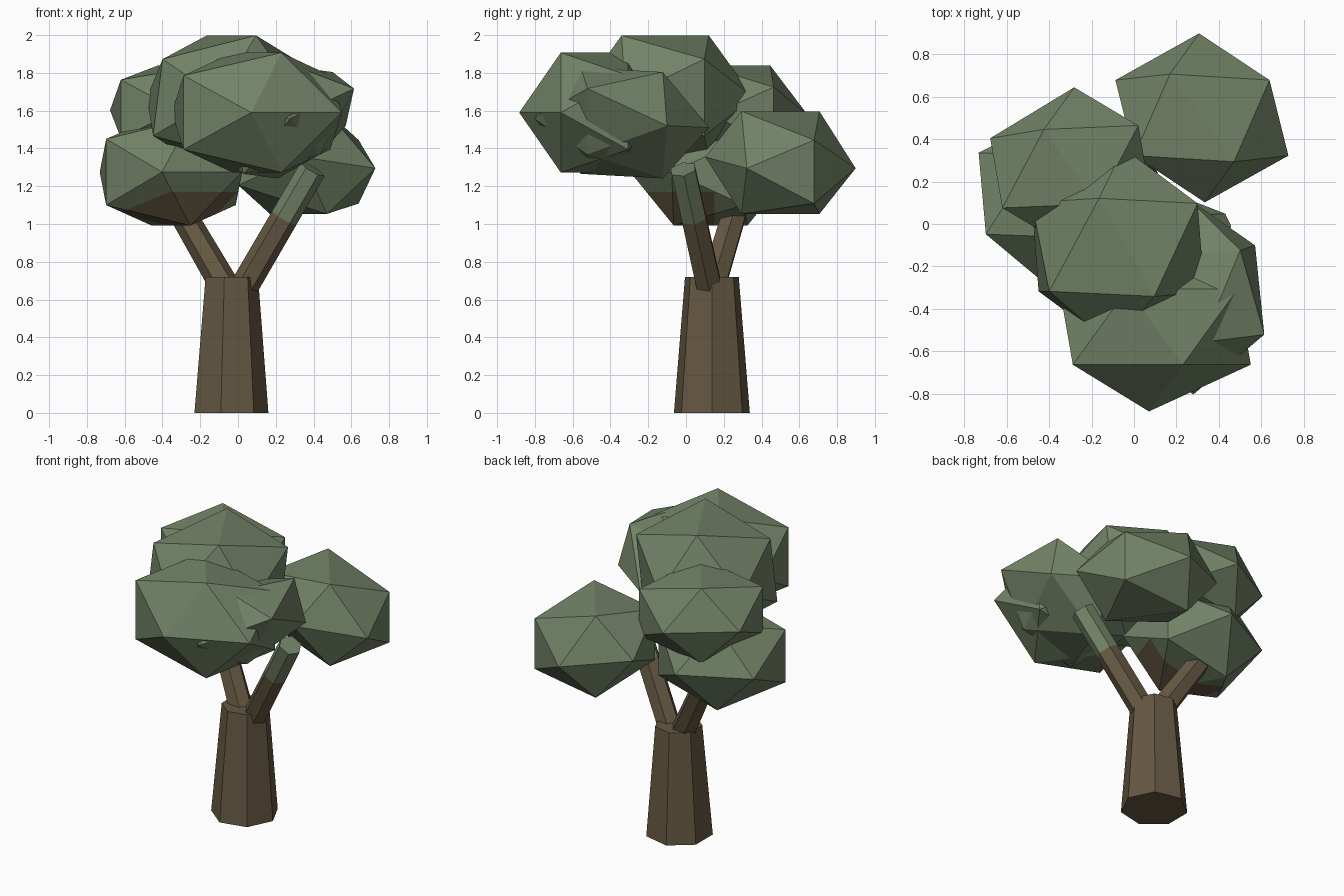
import bpy, bmesh, math
from mathutils import Vector

PHI = (1 + math.sqrt(5)) / 2

cube = bpy.data.objects.get("Cube")
if cube:
    bpy.data.objects.remove(cube, do_unlink=True)


def make_material(name, colour):
    mat = bpy.data.materials.new(name)
    mat.use_nodes = True
    mat.diffuse_color = (*colour, 1)
    mat.node_tree.nodes["Principled BSDF"].inputs["Base Color"].default_value = (*colour, 1)
    return mat


leaf_green = make_material("leaf green", (0.17, 0.225, 0.135))
bark_brown = make_material("bark brown", (0.13, 0.098, 0.055))


def add_object(name, bm, materials):
    bmesh.ops.recalc_face_normals(bm, faces=bm.faces)
    mesh = bpy.data.meshes.new(name)
    bm.to_mesh(mesh)
    bm.free()
    for mat in materials:
        mesh.materials.append(mat)
    obj = bpy.data.objects.new(name, mesh)
    bpy.context.collection.objects.link(obj)
    return obj


def foliage_mesh(centre, ex, ey, ez, ridge=1.0):
    """Icosahedron stretched along three half-edge vectors; ridge lengthens its top edge."""
    centre, ex, ey, ez = map(Vector, (centre, ex, ey, ez))
    bm = bmesh.new()
    for s in (-1, 1):
        for t in (-PHI, PHI):
            for a, b, c in ((0, s * ridge, t), (s, t, 0), (t, 0, s)):
                bm.verts.new(centre + a * ex + b * ey + c * ez)
    bmesh.ops.convex_hull(bm, input=bm.verts)
    return bm


def tapered_post(name, sides, rings, axis, materials):
    """Loft of polygons; each ring is (centre, radius), each section has its own slot."""
    turn = Vector((0, 0, 1)).rotation_difference(Vector(axis)).to_matrix()
    bm = bmesh.new()
    loops = []
    for centre, radius in rings:
        loop = []
        for i in range(sides):
            a = math.tau * i / sides
            offset = turn @ Vector((radius * math.cos(a), radius * math.sin(a), 0))
            loop.append(bm.verts.new(Vector(centre) + offset))
        loops.append(loop)
    for k, (low, high) in enumerate(zip(loops, loops[1:])):
        for i in range(sides):
            j = (i + 1) % sides
            bm.faces.new((low[i], low[j], high[j], high[i])).material_index = k
    bm.faces.new(loops[0][::-1])
    bm.faces.new(loops[-1]).material_index = len(loops) - 2
    return add_object(name, bm, materials)


# Trunk
tapered_post("trunk", 7, [((-0.045, 0.137, 0), 0.206), ((-0.04, 0.137, 0.72), 0.146)],
             (0, 0, 1), [bark_brown])

# Branches, the longer one turning green near its tip
start, end = Vector((0.04, 0.12, 0.68)), Vector((0.395, -0.015, 1.29))
tapered_post("left_branch", 6,
             [(start, 0.075), (start.lerp(end, 0.58), 0.074), (end, 0.073)],
             end - start, [bark_brown, leaf_green])
start, end = Vector((-0.07, 0.14, 0.67)), Vector((-0.32, 0.27, 1.1))
tapered_post("right_branch", 6, [(start, 0.078), (end, 0.07)], end - start, [bark_brown])

# Foliage clumps: centre, three half-edge vectors and top edge stretch
clumps = {
    "back_left_foliage": ((.32, .5, 1.325), (.197, .11, -.03), (-.13, .178, 0), (0, 0, .168), 1.16),
    "top_foliage": ((-.075, -.11, 1.67), (.216, .128, 0), (-.118, .21, 0), (.025, 0, .203), 1.1),
    "front_foliage": ((.1, -.485, 1.59), (-.24, -.11, 0), (-.13, .178, 0), (0, 0, .196)),
    "left_foliage": ((.265, -.34, 1.535), (.16, -.112, .005), (-.09, -.217, .012), (.09, 0, .174)),
    "back_right_foliage": ((-.3, .27, 1.59), (.198, .12, -.012), (-.111, .157, 0), (0, 0, .154), 1.12),
}
for name, frame in clumps.items():
    add_object(name, foliage_mesh(*frame), [leaf_green])

# Low clump with a brown patch on the front of its underside
bm = foliage_mesh((-.355, .13, 1.275), (.212, .11, 0), (-.102, .195, 0), (0, 0, .175))
corner = Vector((-0.36, 0.15, 1.17))
cuts = [Vector((0, 0, -1)), Vector((1, 0, -2.4)), Vector((0, -1, 0))]
for normal in cuts:
    bmesh.ops.bisect_plane(bm, geom=bm.verts[:] + bm.edges[:] + bm.faces[:],
                           plane_co=corner, plane_no=normal)
bmesh.ops.recalc_face_normals(bm, faces=bm.faces)
for face in bm.faces:
    offset = face.calc_center_median() - corner
    if all(offset.dot(normal) > 0 for normal in cuts):
        face.material_index = 1
add_object("low_right_foliage", bm, [leaf_green, bark_brown])
